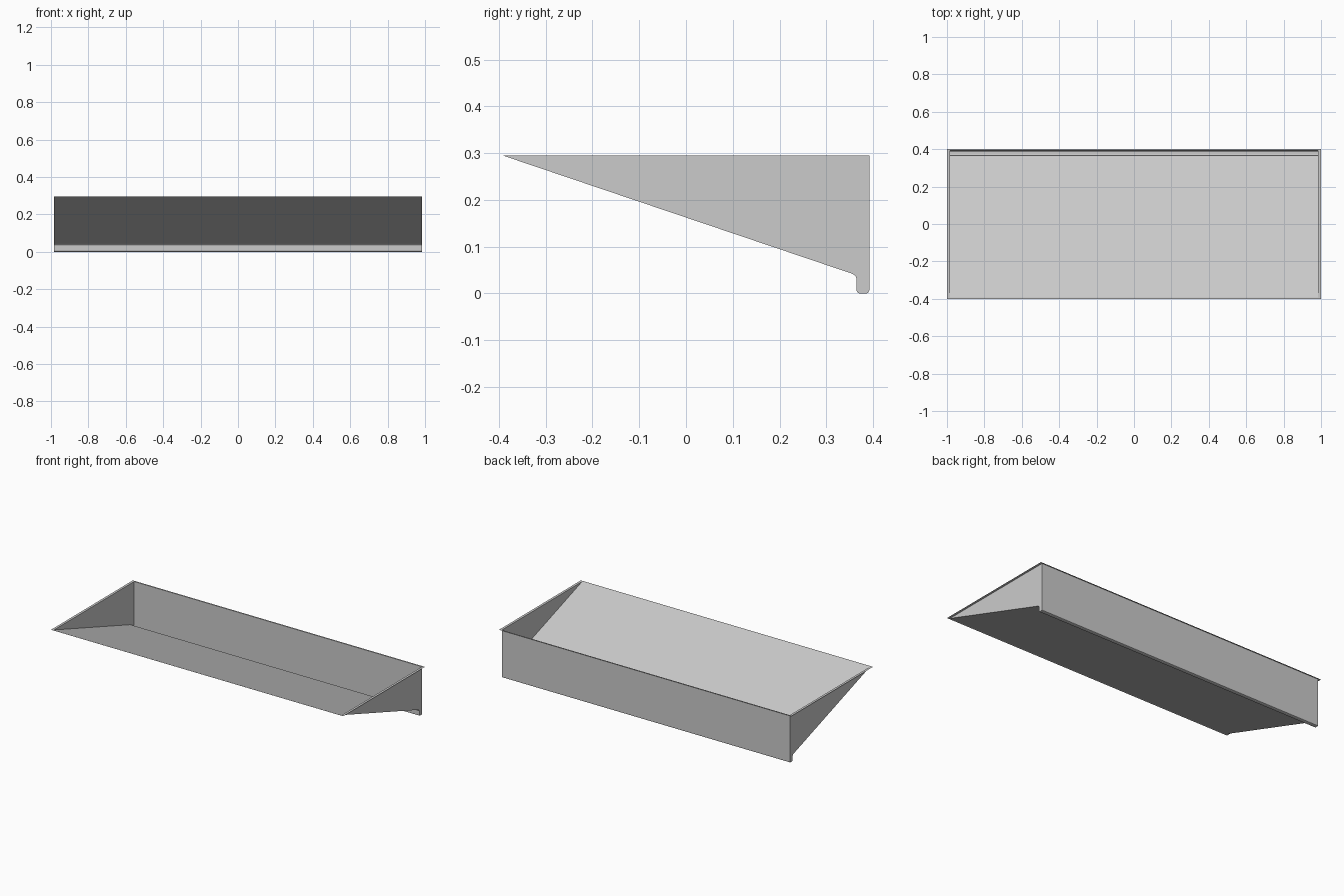
import bpy, bmesh

if "Cube" in bpy.data.objects:
    bpy.data.objects.remove(bpy.data.objects["Cube"])

HX, HY, TOP = 0.985, 0.392, 0.295


def make_object(name, bm):
    mesh = bpy.data.meshes.new(name)
    bm.to_mesh(mesh)
    bm.free()
    obj = bpy.data.objects.new(name, mesh)
    bpy.context.collection.objects.link(obj)
    return obj


# Sheet body: side profile (y, z) from front lip, down the slope, round the gutter, up the back
profile = [(-HY, TOP), (0.353, 0.043), (0.359, 0.040), (0.363, 0.036), (0.365, 0.030),
           (0.365, 0.006), (0.367, 0.002), (0.371, 0.0),
           (0.386, 0.0), (0.390, 0.002), (HY, 0.006), (HY, TOP)]
bm = bmesh.new()
left, right = [[bm.verts.new((x, y, z)) for y, z in profile] for x in (-HX, HX)]
for i in range(len(profile) - 1):
    bm.faces.new((left[i], left[i + 1], right[i + 1], right[i]))

# End walls close the profile; the top stays open
bm.faces.new(left[::-1])
bm.faces.new(right)
make_object("sloped_tray", bm)

# Thin flat flange around the opening
bm = bmesh.new()
inner, outer = [[bm.verts.new((sx * x, sy * y, TOP))
                 for sx, sy in ((-1, -1), (1, -1), (1, 1), (-1, 1))]
                for x, y in ((HX, HY), (1.0, 0.4))]
for i in range(4):
    j = (i + 1) % 4
    bm.faces.new((outer[i], outer[j], inner[j], inner[i]))
make_object("top_flange", bm)
